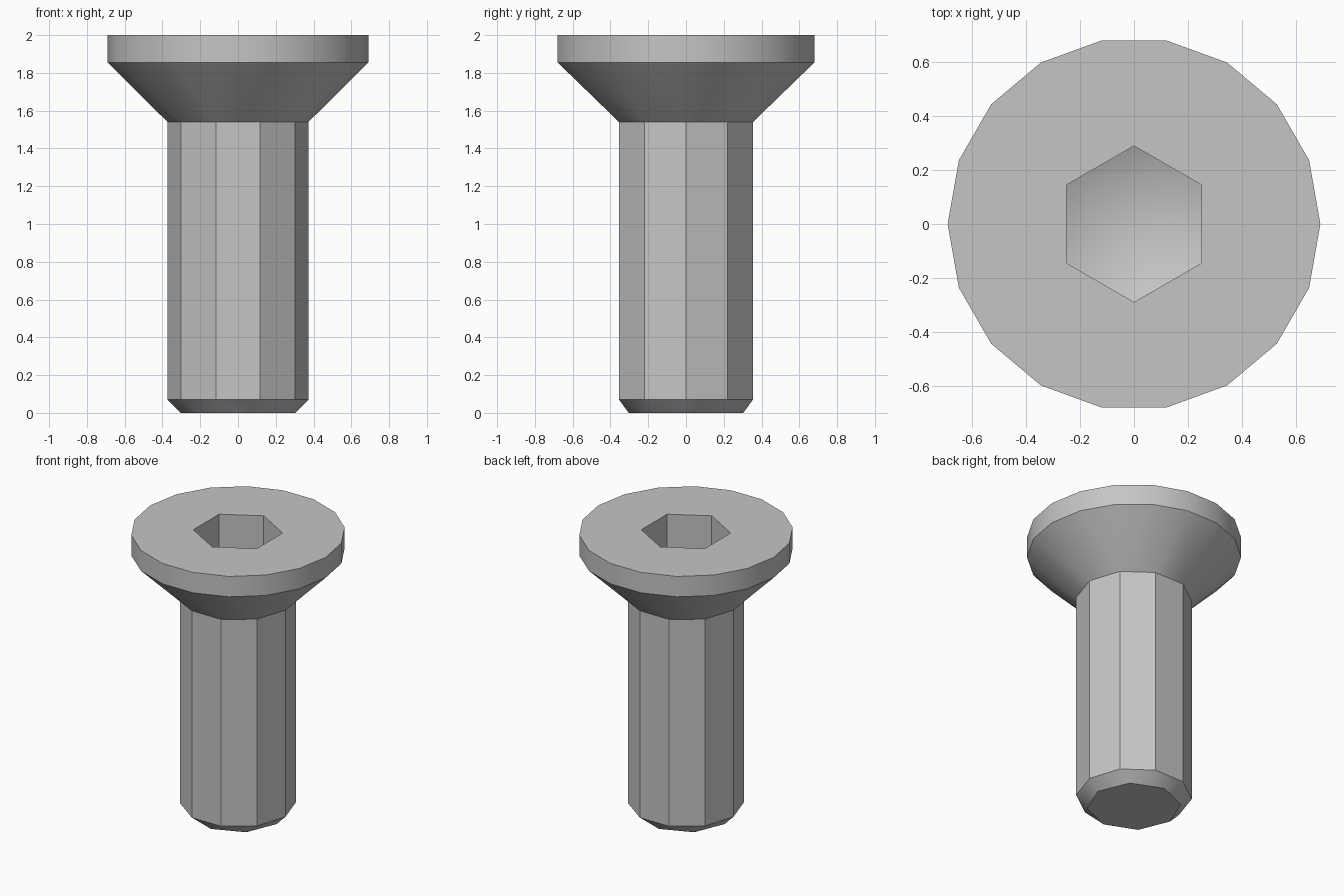
import bpy
import bmesh
import math

cube = bpy.data.objects.get("Cube")
if cube:
    bpy.data.objects.remove(cube, do_unlink=True)

# One grey metal for the whole screw
COLOUR = (0.56, 0.56, 0.56, 1.0)
metal = bpy.data.materials.new("grey metal")
metal.use_nodes = True
metal.diffuse_color = COLOUR
metal.node_tree.nodes["Principled BSDF"].inputs["Base Color"].default_value = COLOUR


def ring(bm, sides, radius, z, phase=0.0):
    """Closed polygon of vertices; phase is a fraction of a full turn."""
    verts = []
    for i in range(sides):
        a = 2 * math.pi * (i / sides + phase)
        verts.append(bm.verts.new((radius * math.cos(a), radius * math.sin(a), z)))
    return verts, phase


def skin(bm, lower, upper):
    """Join two rings: quads when the counts match, otherwise zipped triangles."""
    (a, pa), (b, pb) = lower, upper
    n, m = len(a), len(b)
    if n == m:
        for i in range(n):
            j = (i + 1) % n
            bm.faces.new((a[i], a[j], b[j], b[i]))
        return
    i = j = 0
    while i < n or j < m:
        if j >= m or (i < n and pa + (i + 0.5) / n <= pb + (j + 0.5) / m):
            bm.faces.new((a[i % n], a[(i + 1) % n], b[j % m]))
            i += 1
        else:
            bm.faces.new((a[i % n], b[(j + 1) % m], b[j % m]))
            j += 1


def finish(bm, name):
    mesh = bpy.data.meshes.new(name)
    bm.to_mesh(mesh)
    bm.free()
    mesh.materials.append(metal)
    obj = bpy.data.objects.new(name, mesh)
    bpy.context.collection.objects.link(obj)
    bpy.ops.object.select_all(action="DESELECT")
    obj.select_set(True)
    bpy.context.view_layer.objects.active = obj
    bpy.ops.object.shade_smooth_by_angle(angle=math.radians(32))
    return obj


SHANK_R, HEAD_R, SOCKET_R = 0.373, 0.69, 0.289
NECK_Z, RIM_Z, TOP_Z = 1.54, 1.855, 2.0

# Countersunk head: cone, rim, flat top, hexagonal socket with conical floor
bm = bmesh.new()
rings = [
    ring(bm, 10, SHANK_R, NECK_Z),
    ring(bm, 18, HEAD_R, RIM_Z),
    ring(bm, 18, HEAD_R, TOP_Z),
    ring(bm, 6, SOCKET_R, TOP_Z, 1 / 12),
    ring(bm, 6, SOCKET_R, TOP_Z - 0.29, 1 / 12),
]
for lower, upper in zip(rings, rings[1:]):
    skin(bm, lower, upper)
floor = rings[-1][0]
tip = bm.verts.new((0, 0, TOP_Z - 0.42))
for i in range(6):
    bm.faces.new((floor[i], floor[(i + 1) % 6], tip))
finish(bm, "screw_head")

# Ten-sided shank with a chamfered end
bm = bmesh.new()
rings = [
    ring(bm, 8, 0.303, 0.0),
    ring(bm, 10, SHANK_R, 0.07),
    ring(bm, 10, SHANK_R, NECK_Z),
]
for lower, upper in zip(rings, rings[1:]):
    skin(bm, lower, upper)
bm.faces.new(rings[0][0][::-1])
finish(bm, "screw_shank")
